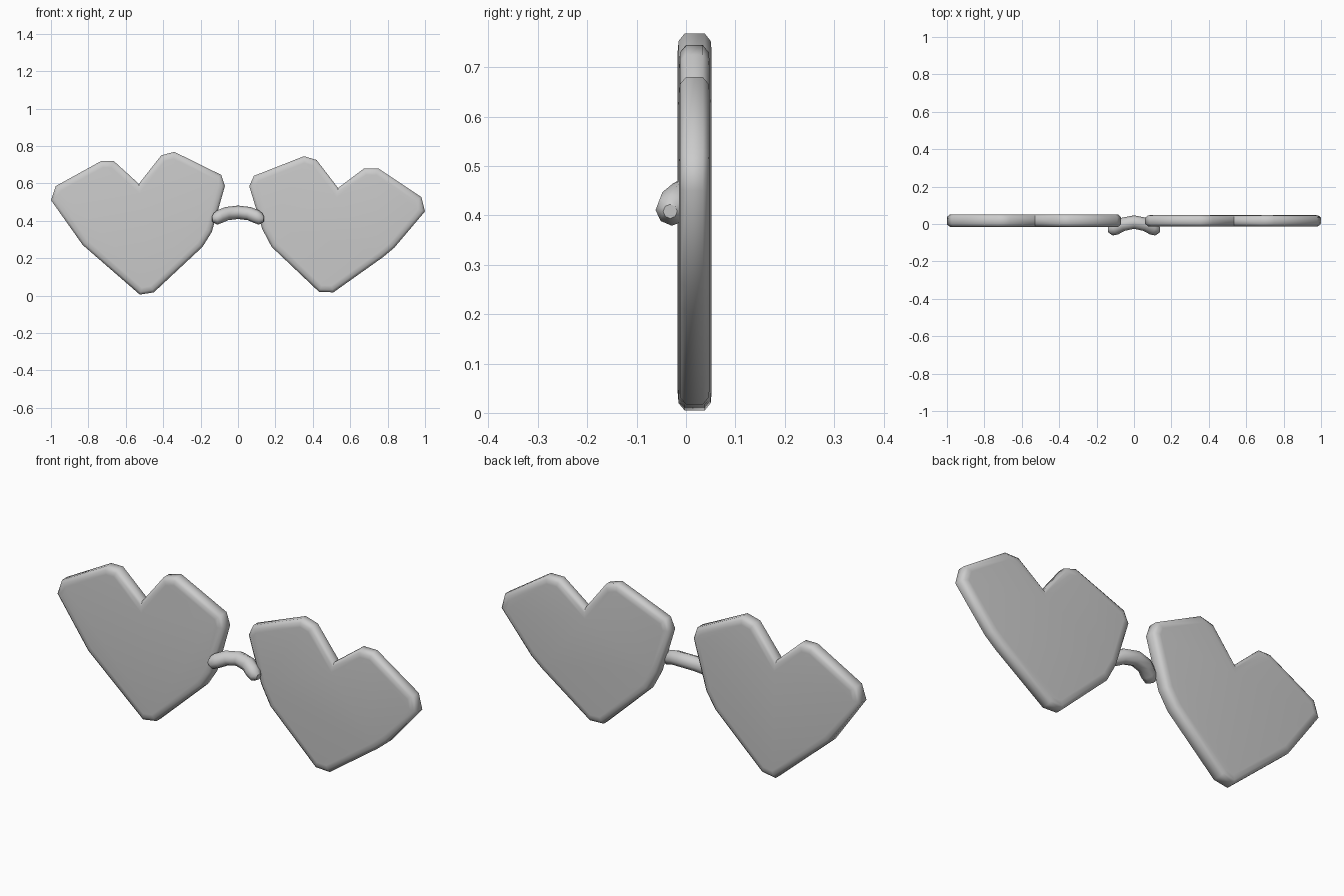
import bpy, bmesh, math
from mathutils import Vector

if "Cube" in bpy.data.objects:
    bpy.data.objects.remove(bpy.data.objects["Cube"], do_unlink=True)

grey = bpy.data.materials.new("plain grey")
grey.use_nodes = True
grey.diffuse_color = (0.6, 0.6, 0.6, 1)
grey.node_tree.nodes["Principled BSDF"].inputs["Base Color"].default_value = (0.6, 0.6, 0.6, 1)


def inset(points, d):
    """Mitred inset of a counter-clockwise outline."""
    result = []
    for i, p in enumerate(points):
        a = (p - points[i - 1]).normalized()
        b = (points[(i + 1) % len(points)] - p).normalized()
        na, nb = Vector((-a.y, a.x)), Vector((-b.y, b.x))
        result.append(p + (na + nb) * d / (1 + na.dot(nb)))
    return result


def smooth(obj, angle):
    bpy.ops.object.select_all(action='DESELECT')
    obj.select_set(True)
    bpy.context.view_layer.objects.active = obj
    bpy.ops.object.shade_smooth_by_angle(angle=math.radians(angle))


def heart_lens(name, outline, front, back):
    """Chamfered slab: inset rings run from the front face over the rim to the back."""
    pts = [Vector(p) for p in outline]
    rings = [(0.035, front), (0.014, front + 0.002), (0, front + 0.014),
             (0, back - 0.014), (0.014, back - 0.002), (0.035, back)]
    bm = bmesh.new()
    loops = [[bm.verts.new((p.x, y, p.y)) for p in inset(pts, d)] for d, y in rings]
    n = len(pts)
    for r, s in zip(loops, loops[1:]):
        for i in range(n):
            j = (i + 1) % n
            bm.faces.new((r[i], s[i], s[j], r[j]))
    bm.faces.new(loops[0])
    bm.faces.new(loops[-1][::-1])
    bmesh.ops.recalc_face_normals(bm, faces=bm.faces)
    mesh = bpy.data.meshes.new(name)
    bm.to_mesh(mesh)
    bm.free()
    mesh.materials.append(grey)
    obj = bpy.data.objects.new(name, mesh)
    bpy.context.collection.objects.link(obj)
    smooth(obj, 50)


# Heart lenses, each with its own slightly uneven outline
heart_lens("right_lens", [
    (-1, .51), (-.83, .27), (-.525, .005), (-.45, .017), (-.19, .26),
    (-.14, .34), (-.07, .585), (-.09, .645), (-.34, .768), (-.41, .75),
    (-.53, .597), (-.665, .72), (-.73, .72), (-.975, .585)], -.017, .052)
heart_lens("left_lens", [
    (.06, .585), (.13, .355), (.18, .26), (.433, .02), (.51, .017),
    (.775, .205), (.835, .255), (1, .45), (.98, .527), (.75, .68),
    (.675, .68), (.535, .575), (.42, .725), (.353, .745), (.085, .64)], -.014, .048)

# Nose bridge: arched tube with rounded ends
half = [(.138, -.032, .408, .4), (.12, -.03, .41, .9), (.098, -.022, .422, 1), (.06, -.002, .438, 1)]
path = [(-x, y, z, r) for x, y, z, r in half] + [(0, .01, .445, 1)] + half[::-1]
curve = bpy.data.curves.new("nose_bridge", 'CURVE')
curve.dimensions = '3D'
curve.bevel_depth = 0.036
curve.bevel_resolution = 2
curve.use_fill_caps = True
spline = curve.splines.new('POLY')
spline.points.add(len(path) - 1)
for point, (x, y, z, r) in zip(spline.points, path):
    point.co = (x, y, z, 1)
    point.radius = r
curve.materials.append(grey)
bridge = bpy.data.objects.new("nose_bridge", curve)
bpy.context.collection.objects.link(bridge)
bpy.ops.object.select_all(action='DESELECT')
bridge.select_set(True)
bpy.context.view_layer.objects.active = bridge
bpy.ops.object.convert(target='MESH')
smooth(bpy.context.view_layer.objects.active, 60)
